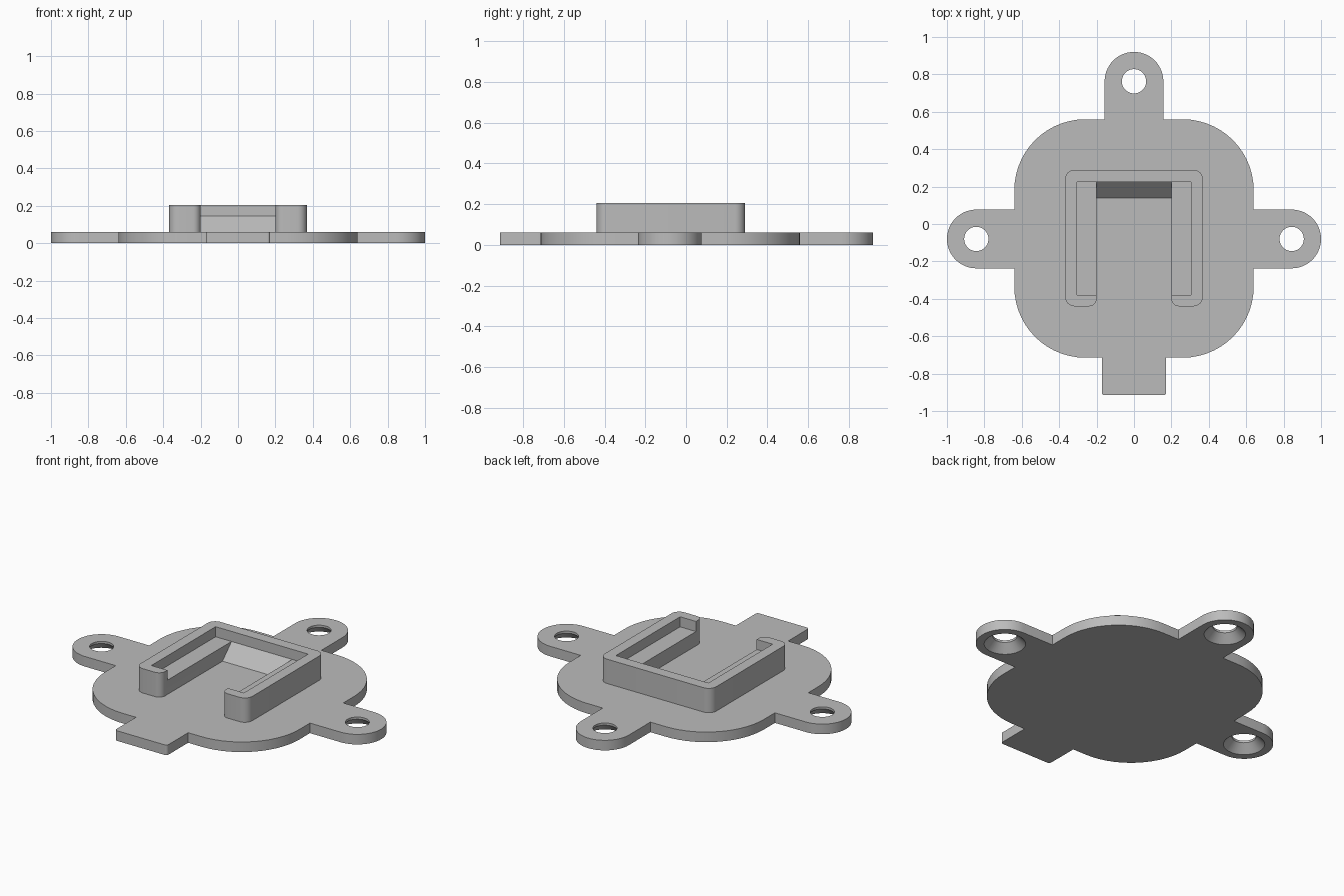
import bpy, bmesh, math
from mathutils import Vector, Matrix

cube = bpy.data.objects.get("Cube")
if cube:
    bpy.data.objects.remove(cube, do_unlink=True)

grey = bpy.data.materials.new("plain grey")
grey.use_nodes = True
grey.diffuse_color = (0.5, 0.5, 0.5, 1)
grey.node_tree.nodes["Principled BSDF"].inputs["Base Color"].default_value = (0.5, 0.5, 0.5, 1)

PLATE, LEDGE, TOP = 0.06, 0.145, 0.205   # heights of plate, inner ledge and rim
EAR, SLOT = 0.157, 0.2                   # ear radius, half width of the channel


def make_object(name, bm):
    bmesh.ops.remove_doubles(bm, verts=bm.verts, dist=0.0005)
    bmesh.ops.recalc_face_normals(bm, faces=bm.faces)
    mesh = bpy.data.meshes.new(name)
    bm.to_mesh(mesh)
    bm.free()
    mesh.materials.append(grey)
    obj = bpy.data.objects.new(name, mesh)
    bpy.context.collection.objects.link(obj)
    return obj


def rounded_outline(half, steps=14):
    """Mirror a right-hand half outline of (x, y, radius) and round its square corners."""
    pts = half + [(-x, y, r) for x, y, r in reversed(half)]
    out = []
    for i, (x, y, r) in enumerate(pts):
        p = Vector((x, y))
        if not r:
            out.append(p)
            continue
        a = (Vector(pts[i - 1][:2]) - p).normalized() * r
        b = (Vector(pts[(i + 1) % len(pts)][:2]) - p).normalized() * r
        for k in range(steps + 1):
            t = math.pi / 2 * k / steps
            out.append(p + a * (1 - math.sin(t)) + b * (1 - math.cos(t)))
    # drop points that coincide where two arcs meet
    return [q for i, q in enumerate(out) if (q - out[i - 1]).length > 0.0005]


def extrude(name, outline, z0, z1):
    bm = bmesh.new()
    face = bm.faces.new([bm.verts.new((p.x, p.y, z0)) for p in outline])
    new = bmesh.ops.extrude_face_region(bm, geom=[face])["geom"]
    verts = [g for g in new if isinstance(g, bmesh.types.BMVert)]
    bmesh.ops.translate(bm, verts=verts, vec=(0, 0, z1 - z0))
    return make_object(name, bm)


def lathe(name, x, y, profile, sides=40):
    """Closed solid of revolution about a vertical axis, from (radius, z) pairs."""
    bm = bmesh.new()
    rings = [[bm.verts.new((x + r * math.cos(math.tau * i / sides),
                            y + r * math.sin(math.tau * i / sides), z))
              for i in range(sides)] for r, z in profile]
    for low, high in zip(rings, rings[1:]):
        for i in range(sides):
            j = (i + 1) % sides
            bm.faces.new((low[i], low[j], high[j], high[i]))
    bm.faces.new(rings[0])
    bm.faces.new(rings[-1])
    return make_object(name, bm)


def cut(obj, cutter):
    cutter.hide_render = True
    mod = obj.modifiers.new("cut", "BOOLEAN")
    mod.operation, mod.solver, mod.object = "DIFFERENCE", "EXACT", cutter
    bpy.context.view_layer.objects.active = obj
    bpy.ops.object.modifier_apply(modifier=mod.name)
    bpy.data.objects.remove(cutter, do_unlink=True)


def smooth(obj):
    bpy.ops.object.select_all(action="DESELECT")
    obj.select_set(True)
    bpy.context.view_layer.objects.active = obj
    bpy.ops.object.shade_smooth_by_angle(angle=math.radians(30))


# Base plate with front tab, side ears and back ear
side_y = -0.08
plate = extrude("base_plate", rounded_outline([
    (0.172, -0.915, 0.015), (0.172, -0.715, 0),
    (0.64, -0.715, 0.38), (0.64, side_y - EAR, 0),
    (1, side_y - EAR, EAR), (1, side_y + EAR, EAR),
    (0.64, side_y + EAR, 0), (0.64, 0.56, 0.38),
    (EAR, 0.56, 0), (EAR, 0.92, EAR)]), 0, PLATE)

# Screw holes, countersunk from below
for x, y in ((1 - EAR, side_y), (EAR - 1, side_y), (0, 0.92 - EAR)):
    cut(plate, lathe("screw_cutter", x, y,
                     [(0.122, -0.01), (0.065, 0.047), (0.065, PLATE + 0.02)]))
smooth(plate)

# U-shaped housing, open at the front
housing = extrude("housing", rounded_outline([
    (SLOT, 0.225, 0), (SLOT, -0.44, 0.04),
    (0.368, -0.44, 0.05), (0.368, 0.29, 0.05)], 8), PLATE - 0.01, TOP)

# Wider upper recess that leaves a ledge along each arm
cut(housing, extrude("recess_cutter", rounded_outline([
    (0.305, -0.38, 0), (0.305, 0.225, 0)]), LEDGE, TOP + 0.05))
smooth(housing)

# Sloped ramp at the back of the channel
bm = bmesh.new()
ends = [[bm.verts.new((x, y, z)) for y, z in
         ((0.14, PLATE), (0.225, PLATE), (0.225, LEDGE))] for x in (-SLOT, SLOT)]
for end in ends:
    bm.faces.new(end)
for i in range(3):
    j = (i + 1) % 3
    bm.faces.new((ends[0][i], ends[0][j], ends[1][j], ends[1][i]))
make_object("channel_ramp", bm)
